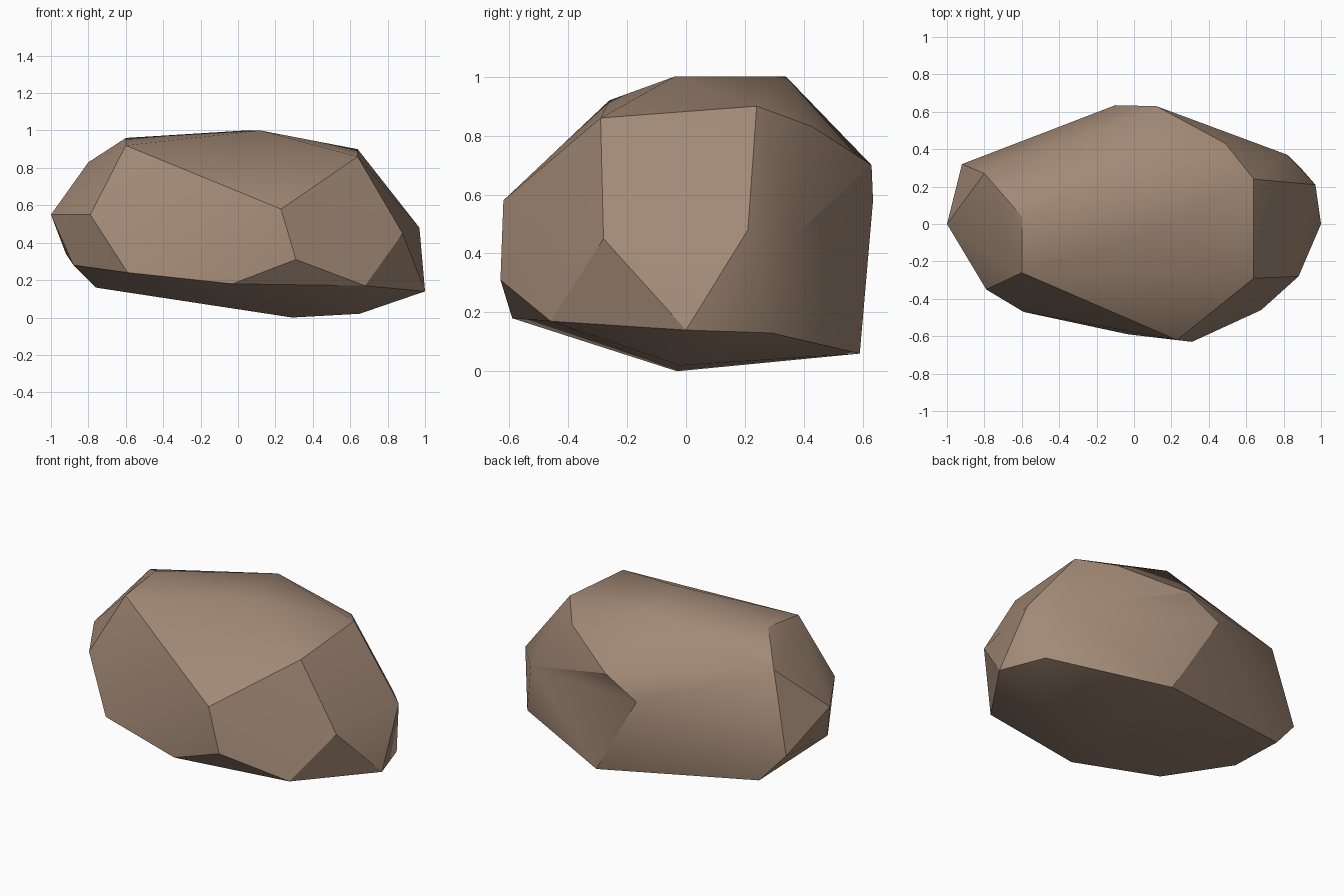
import bpy
import bmesh
import math
from mathutils import Vector

default_cube = bpy.data.objects.get("Cube")
if default_cube:
    bpy.data.objects.remove(default_cube, do_unlink=True)


def make_material(name, colour):
    material = bpy.data.materials.new(name)
    material.use_nodes = True
    material.diffuse_color = colour
    shader = material.node_tree.nodes["Principled BSDF"]
    shader.inputs["Base Color"].default_value = colour
    shader.inputs["Roughness"].default_value = 0.9
    return material


# Corners of the boulder, grouped by the side they belong to
crown = [(-.6, -.26, .92), (-.6, .04, .96), (.12, -.04, 1), (.04, .34, 1),
         (.64, -.29, .86), (.64, .24, .9), (-.8, .27, .83), (.49, .43, .83)]
front = [(-.79, -.35, .55), (.23, -.62, .58), (.31, -.63, .31),
         (-.03, -.59, .18), (-.59, -.47, .24), (.68, -.46, .17)]
ends = [(-1, 0, .55), (-.92, .32, .34), (-.88, -.15, .28), (.97, .21, .48),
        (.88, -.28, .45), (1, 0, .14), (.9, .29, .13)]
base = [(.29, -.03, 0), (.65, -.02, .02), (-.76, .36, .16)]

# Back corners, around the shallow overhang
back_side = Vector((.82, .37, .46))
back_top = Vector((.12, .63, .7))
back_middle = Vector((-.1, .635, .58))
back_foot = Vector((.21, .59, .06))
back = [back_side, back_top, back_middle, back_foot]

# Wrap a faceted skin around the corners
bm = bmesh.new()
for corner in crown + front + ends + base + back:
    bm.verts.new(corner)
bmesh.ops.convex_hull(bm, input=bm.verts[:])
loose = [v for v in bm.verts if not v.link_faces]
bmesh.ops.delete(bm, geom=loose, context='VERTS')


def nearest(point):
    return min(bm.verts, key=lambda v: (v.co - point).length)


# Turn the edge below the overhang so that it folds inward
fold = bm.edges.get((nearest(back_top), nearest(back_foot)))
if fold:
    bmesh.ops.rotate_edges(bm, edges=[fold], use_ccw=False)
bmesh.ops.recalc_face_normals(bm, faces=bm.faces[:])

mesh = bpy.data.meshes.new("boulder")
bm.to_mesh(mesh)
bm.free()
mesh.materials.append(make_material("brown stone", (0.36, 0.25, 0.18, 1)))

boulder = bpy.data.objects.new("boulder", mesh)
bpy.context.collection.objects.link(boulder)
bpy.ops.object.select_all(action='DESELECT')
boulder.select_set(True)
bpy.context.view_layer.objects.active = boulder
bpy.ops.object.shade_smooth_by_angle(angle=math.radians(30))
